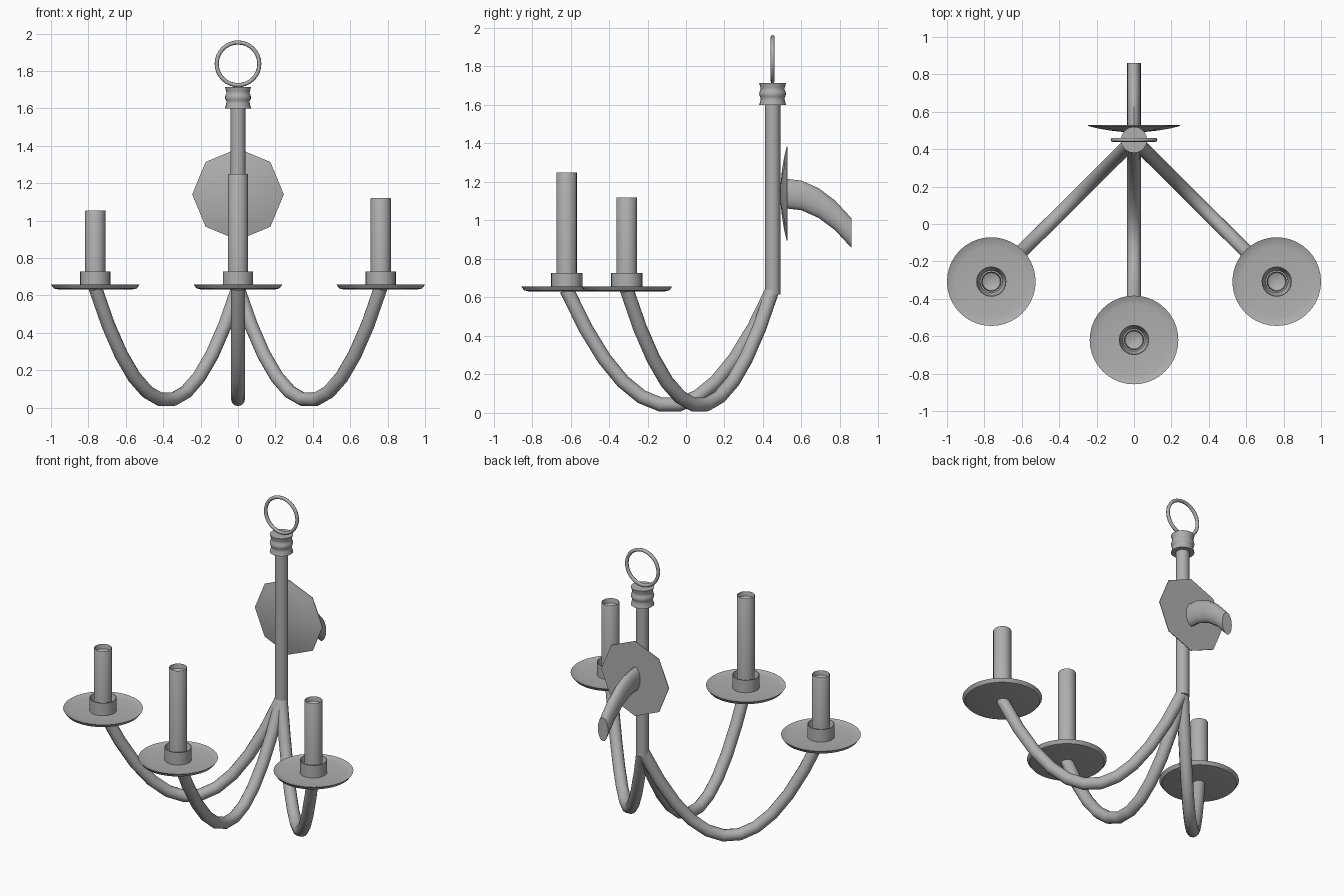
import bpy, bmesh, math
from mathutils import Vector

if "Cube" in bpy.data.objects:
    bpy.data.objects.remove(bpy.data.objects["Cube"])

metal = bpy.data.materials.new("dark_metal")
metal.diffuse_color = (0.43, 0.43, 0.43, 1)
metal.use_nodes = True
metal.node_tree.nodes["Principled BSDF"].inputs["Base Color"].default_value = metal.diffuse_color


def finish(bm, name, angle=40):
    bmesh.ops.recalc_face_normals(bm, faces=bm.faces)
    me = bpy.data.meshes.new(name)
    bm.to_mesh(me)
    bm.free()
    me.materials.append(metal)
    ob = bpy.data.objects.new(name, me)
    bpy.context.collection.objects.link(ob)
    bpy.ops.object.select_all(action='DESELECT')
    ob.select_set(True)
    bpy.context.view_layer.objects.active = ob
    bpy.ops.object.shade_smooth_by_angle(angle=math.radians(angle))
    return ob


def skin(bm, rings):
    """Bridge successive rings of points with quads and cap both ends."""
    vs = [[bm.verts.new(p) for p in r] for r in rings]
    n = len(vs[0])
    for a, b in zip(vs, vs[1:]):
        for i in range(n):
            j = (i + 1) % n
            bm.faces.new((a[i], a[j], b[j], b[i]))
    bm.faces.new(vs[0])
    bm.faces.new(vs[-1])


def lathe(name, profile, x, y, n=24):
    """Turn (radius, z) points about a vertical axis."""
    bm = bmesh.new()
    skin(bm, [[(x + r * math.cos(math.tau * i / n), y + r * math.sin(math.tau * i / n), z)
               for i in range(n)] for r, z in profile])
    return finish(bm, name)


def arm(name, end, r=0.037, n=12, steps=11):
    """Parabolic hanging tube from the post to a candle dish."""
    start = Vector((0, 0.45, 0.63))
    flat = Vector((end[0], end[1] - 0.45, 0))
    side = Vector((-flat.y, flat.x, 0)).normalized()
    bm = bmesh.new()
    rings = []
    for k in range(steps + 1):
        t = k / steps
        u = 2 * t - 1
        p = start + flat * t
        p.z = 0.039 + 0.601 * u * u
        tangent = (flat + Vector((0, 0, 4 * 0.601 * u))).normalized()
        up = side.cross(tangent)
        rings.append([p + side * (r * math.cos(math.tau * i / n)) + up * (r * math.sin(math.tau * i / n))
                      for i in range(n)])
    skin(bm, rings)
    return finish(bm, name)


# post and turned collar
lathe("post", [(0.04, 0.615), (0.04, 1.61)], 0, 0.45, 16)
lathe("collar", [(0.07, 1.60), (0.063, 1.625), (0.062, 1.637), (0.067, 1.646), (0.07, 1.658),
                 (0.067, 1.67), (0.062, 1.679), (0.063, 1.69), (0.07, 1.715)], 0, 0.45, 20)

# hanging ring
bpy.ops.mesh.primitive_torus_add(major_radius=0.114, minor_radius=0.011, major_segments=32,
                                 minor_segments=8, location=(0, 0.45, 1.838),
                                 rotation=(math.pi / 2, 0, 0))
ring = bpy.context.object
ring.name = "hanging_ring"
ring.data.materials.append(metal)
bpy.ops.object.shade_smooth_by_angle(angle=math.radians(60))

# arms with dish, cup and candle
for label, x, y, top in (("left", -0.763, -0.308, 1.055),
                         ("front", 0, -0.62, 1.25),
                         ("right", 0.763, -0.308, 1.12)):
    arm(label + "_arm", (x, y))
    lathe(label + "_dish", [(0.03, 0.632), (0.2, 0.632), (0.222, 0.637), (0.237, 0.658),
                            (0.22, 0.651), (0.19, 0.646), (0.03, 0.646)], x, y, 40)
    lathe(label + "_cup", [(0.081, 0.64), (0.081, 0.728), (0.077, 0.728), (0.06, 0.67)], x, y)
    lathe(label + "_candle", [(0.054, 0.645), (0.054, top - 0.004), (0.052, top),
                              (0.048, top - 0.03), (0.025, top - 0.04)], x, y, 16)

# octagonal wall plate with a domed front
bm = bmesh.new()
skin(bm, [[(r * math.cos(math.tau * i / 8), y, 1.14 + r * math.sin(math.tau * i / 8))
           for i in range(8)]
          for r, y in ((0.06, 0.492), (0.13, 0.5), (0.19, 0.51), (0.245, 0.524), (0.245, 0.528))])
finish(bm, "wall_plate")

# flattened bracket curving down behind the plate
bm = bmesh.new()
skin(bm, [[(0.037 * math.cos(math.tau * i / 16), y, z + 0.077 * math.sin(math.tau * i / 16))
           for i in range(16)]
          for y, z in ((0.515, 1.14), (0.60, 1.13), (0.69, 1.09), (0.775, 1.026), (0.86, 0.934))])
finish(bm, "wall_bracket")
